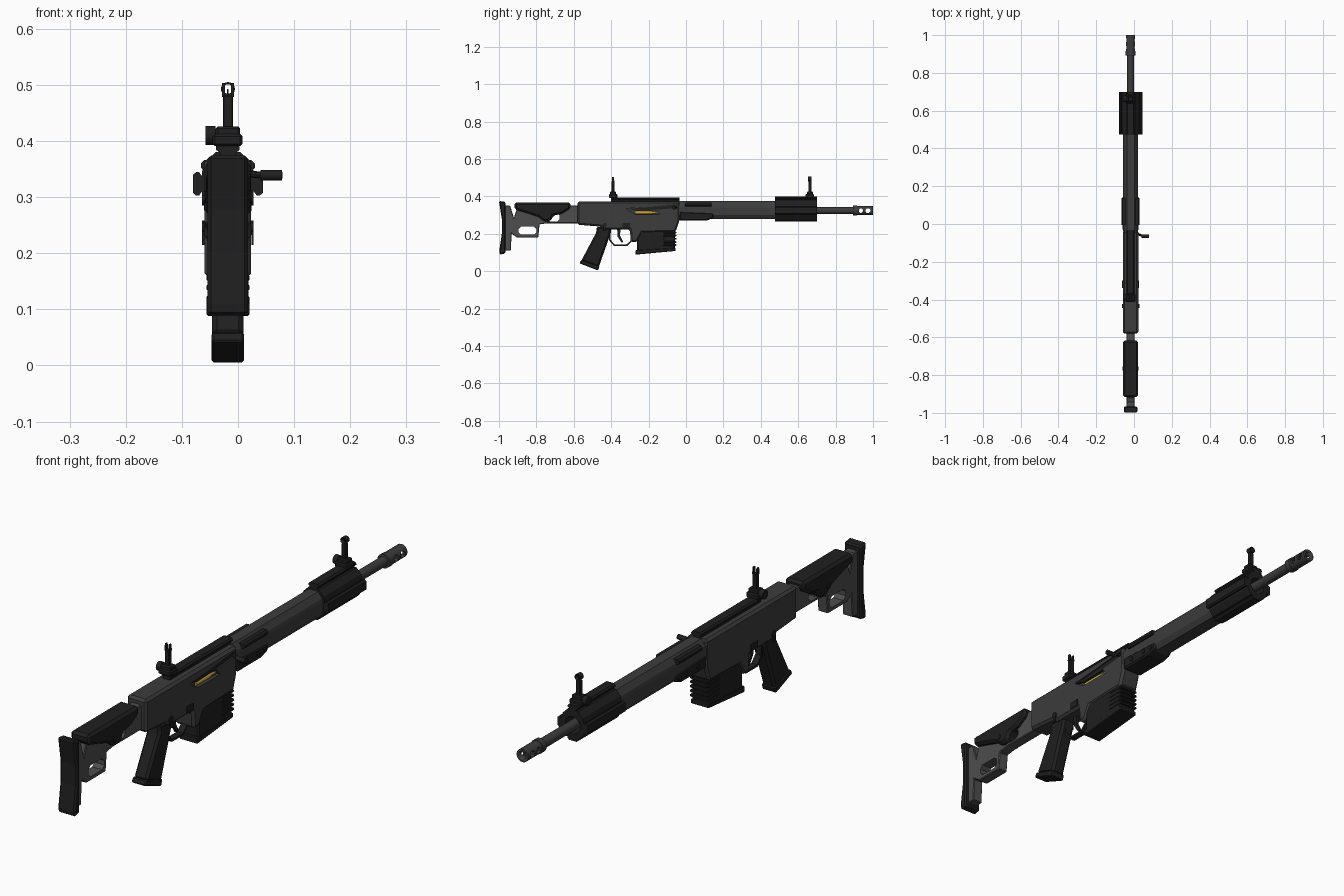
import bpy, bmesh
from math import sin, cos, pi, radians
from mathutils import Vector, Matrix

if "Cube" in bpy.data.objects:
    bpy.data.objects.remove(bpy.data.objects["Cube"])

CX, BZ = -0.018, 0.3235          # centre plane and bore height


def material(name, v):
    m = bpy.data.materials.new(name)
    m.diffuse_color = (*v, 1)
    m.use_nodes = True
    m.node_tree.nodes["Principled BSDF"].inputs["Base Color"].default_value = m.diffuse_color
    return m


BLACK = material("black_polymer", (0.014, 0.014, 0.014))
STEEL = material("dark_steel", (0.045, 0.045, 0.045))
GREY = material("stock_grey", (0.075, 0.075, 0.075))
BRASS = material("brass", (0.6, 0.38, 0.04))


def finish(name, bm, mat, bevel=0, smooth=False):
    bmesh.ops.recalc_face_normals(bm, faces=bm.faces)
    me = bpy.data.meshes.new(name)
    bm.to_mesh(me)
    bm.free()
    me.materials.append(mat)
    if smooth:
        me.shade_smooth()
        me.set_sharp_from_angle(angle=radians(35))
    ob = bpy.data.objects.new(name, me)
    bpy.context.collection.objects.link(ob)
    if bevel:
        b = ob.modifiers.new("bevel", 'BEVEL')
        b.width, b.segments, b.limit_method = bevel, 1, 'ANGLE'
    return ob


def sweep(name, pts3, vec, mat, bevel=0):
    bm = bmesh.new()
    f = bm.faces.new([bm.verts.new(p) for p in pts3])
    r = bmesh.ops.extrude_face_region(bm, geom=[f])
    bmesh.ops.translate(bm, vec=vec, verts=[v for v in r["geom"] if isinstance(v, bmesh.types.BMVert)])
    return finish(name, bm, mat, bevel)


def prism(name, yz, half, mat, bevel=0, cx=CX):
    """Side profile given width across x."""
    return sweep(name, [(cx - half, y, z) for y, z in yz], (2 * half, 0, 0), mat, bevel)


def bar(name, xz, y0, y1, mat, bevel=0):
    """Cross-section (relative to the centre plane) run along y."""
    return sweep(name, [(CX + x, y0, z) for x, z in xz], (0, y1 - y0, 0), mat, bevel)


def box(name, x0, x1, y0, y1, z0, z1, mat, bevel=0):
    return prism(name, [(y0, z0), (y1, z0), (y1, z1), (y0, z1)], (x1 - x0) / 2, mat, bevel, (x0 + x1) / 2)


def rod(name, a, b, r, mat, n=16, r2=None):
    a, b = Vector(a), Vector(b)
    bm = bmesh.new()
    m = Matrix.Translation((a + b) / 2) @ (b - a).to_track_quat('Z', 'Y').to_matrix().to_4x4()
    bmesh.ops.create_cone(bm, cap_ends=True, segments=n, radius1=r, radius2=r if r2 is None else r2,
                          depth=(b - a).length, matrix=m)
    return finish(name, bm, mat, 0, n > 8)


def cut(ob, *cutters):
    for c in cutters:
        c.hide_render = True
        m = ob.modifiers.new("cut", 'BOOLEAN')
        m.operation, m.object, m.solver = 'DIFFERENCE', c, 'EXACT'
    dg = bpy.context.evaluated_depsgraph_get()
    me = bpy.data.meshes.new_from_object(ob.evaluated_get(dg))
    ob.modifiers.clear()
    ob.data = me
    for c in cutters:
        bpy.data.objects.remove(c)


def slot(y0, y1, z0, z1):
    c = (z1 - z0) * 0.3
    return prism("cutter", [(y0 + c, z0), (y1 - c, z0), (y1, z0 + c), (y1, z1 - c), (y1 - c, z1),
                            (y0 + c, z1), (y0, z1 - c), (y0, z0 + c)], 0.1, GREY)


def rail(name, ang, base, top, y0, y1):
    """T-section accessory rail, turned about the bore line."""
    t = [(-.014, base), (-.014, top - .016), (-.021, top - .011), (-.021, top - .006), (-.016, top),
         (.016, top), (.021, top - .006), (.021, top - .011), (.014, top - .016), (.014, base)]
    s, c = sin(ang), cos(ang)
    return bar(name, [(u * c + v * s, BZ + v * c - u * s) for u, v in t], y0, y1, BLACK)


# --- stock
prism("butt_plate", [(-1, .375), (-.965, .37), (-.965, .095), (-.995, .088), (-.998, .11), (-.985, .2), (-.985, .28)],
      .036, BLACK, .006)
stock = prism("stock_frame", [(-.97, .11), (-.937, .11), (-.932, .2), (-.905, .18), (-.79, .18), (-.783, .25),
                              (-.74, .256), (-.57, .256), (-.57, .35), (-.9, .35), (-.92, .285), (-.94, .35),
                              (-.97, .35)], .021, GREY, .003)
cut(stock, slot(-.895, -.80, .195, .238), slot(-.74, -.675, .266, .31))
prism("cheek_rest", [(-.917, .367), (-.617, .367), (-.617, .335), (-.665, .306), (-.71, .297), (-.722, .268),
                     (-.757, .264), (-.79, .29), (-.85, .31), (-.917, .33)], .040, BLACK, .010)
rod("cheek_rest_bolt", (CX - .043, -.765, .30), (CX + .043, -.765, .30), .011, BLACK, 12)

# --- receiver with ejection port
receiver = prism("receiver", [(-.58, .372), (-.035, .372), (-.035, .27), (-.055, .21), (-.235, .205), (-.262, .155),
                              (-.295, .155), (-.30, .222), (-.44, .222), (-.455, .238), (-.58, .248)],
                 .0415, STEEL, .009)
cut(receiver, prism("cutter", [(-.32, .335), (-.2, .342), (-.05, .357), (-.05, .338), (-.16, .328), (-.14, .303),
                               (-.27, .303)], .02, BLACK, 0, CX + .048))
prism("bolt_cover", [(-.31, .333), (-.05, .356), (-.05, .338), (-.16, .326), (-.27, .323)], .004, BLACK, 0, CX + .032)
rod("cartridge", (CX + .027, -.27, .313), (CX + .027, -.185, .313), .0085, BRASS, 12)
rod("cartridge_tip", (CX + .027, -.185, .313), (CX + .027, -.145, .313), .0075, BRASS, 12, .002)
rod("bolt_handle_arm", (CX + .028, -.05, .342), (.045, -.062, .339), .006, BLACK, 8)
rod("bolt_handle_knob", (.04, -.064, .339), (.0785, -.066, .339), .0095, BLACK, 12)
rail("receiver_rail", 0, .045, .0715, -.40, -.035)
for s in (-1, 1):
    rod("selector_pivot", (CX + s * .035, -.435, .247), (CX + s * .046, -.435, .247), .011, BLACK, 12)
    prism("selector_lever", [(-.443, .255), (-.428, .255), (-.43, .215), (-.44, .215)], .002, BLACK, 0, CX + s * .044)
    prism("magazine_catch", [(-.34, .232), (-.30, .232), (-.30, .257), (-.34, .257)], .003, BLACK, 0, CX + s * .042)

# --- grip and trigger
prism("grip", [(-.48, .238), (-.40, .232), (-.402, .205), (-.467, .02), (-.56, .055), (-.478, .21)],
      .028, BLACK, .009)
prism("grip_cap", [(-.462, .027), (-.47, .004), (-.482, .008), (-.57, .042), (-.56, .06)], .029, BLACK, .004)
guard = prism("trigger_guard", [(-.412, .225), (-.412, .165), (-.385, .134), (-.315, .134), (-.283, .165),
                                (-.283, .225)], .012, BLACK)
cut(guard, prism("cutter", [(-.404, .24), (-.404, .168), (-.381, .142), (-.319, .142), (-.291, .168),
                            (-.291, .24)], .03, BLACK))
prism("trigger", [(-.368, .225), (-.35, .225), (-.353, .19), (-.335, .156), (-.344, .152), (-.366, .185)], .006, BLACK)

# --- magazine
prism("magazine", [(-.262, .215), (-.06, .22), (-.06, .115), (-.262, .1)], .0365, BLACK, .005)
prism("magazine_floor", [(-.27, .112), (-.055, .125), (-.055, .108), (-.27, .088)], .0385, BLACK, .003)
for i in range(5):
    z = .134 + i * .017
    box("magazine_rib", CX - .0385, CX + .0385, -.12, -.052, z, z + .01, BLACK, .002)

# --- handguard
bar("handguard", [(-.02, .374), (.02, .374), (.036, .352), (.039, .34), (.039, .30), (.026, .28), (-.026, .28),
                  (-.039, .30), (-.039, .34), (-.036, .352)], -.04, .50, STEEL)
prism("handguard_bracket", [(-.035, .27), (.11, .27), (.148, .285), (.148, .31), (-.035, .318)], .0425, BLACK, .006)
for s in (-1, 1):
    bar("side_strip", [(s * x, z) for x, z in ((.03, .346), (.042, .346), (.048, .352), (.048, .36), (.042, .366),
                                             (.026, .366))], -.005, .137, BLACK)
    for y in (.015, .085, .125):
        rod("bracket_bolt", (CX + s * .038, y, .294), (CX + s * .046, y, .294), .009, BLACK, 12)

# --- front rail block
block = bar("front_rail_block", [(-.022, .38), (.022, .38), (.042, .36), (.046, .345), (.046, .30), (.03, .276),
                                 (-.03, .276), (-.046, .30), (-.046, .345), (-.042, .36)], .475, .70, BLACK)
cut(block, rod("cutter", (CX, .62, BZ), (CX, .72, BZ), .032, BLACK))
for name, k, base, top in (("top_rail", 0, .05, .0765), ("right_rail", 1, .042, .0625),
                           ("bottom_rail", 2, .04, .0585), ("left_rail", 3, .042, .0625)):
    rail(name, k * pi / 2, base, top, .475, .70)

# --- barrel and muzzle brake
rod("barrel", (CX, .48, BZ), (CX, .91, BZ), .0185, STEEL, 20)
rod("brake_collar", (CX, .893, BZ), (CX, .915, BZ), .0265, STEEL, 16)
brake = rod("muzzle_brake", (CX, .91, BZ), (CX, 1, BZ), .0245, STEEL, 16)
cut(brake, rod("cutter", (CX, .92, BZ), (CX, 1.01, BZ), .013, BLACK), slot(.924, .946, .311, .336),
    slot(.96, .986, .311, .336))


# --- folding sights
def sight(prefix, y):
    box(prefix + "_base", CX - .027, CX + .026, y - .023, y + .023, .391, .412, BLACK, .004)
    box(prefix + "_hinge", CX - .022, CX + .022, y - .016, y + .016, .408, .426, BLACK, .004)
    rod(prefix + "_clamp_knob", (CX - .04, y, .41), (CX - .022, y, .41), .017, BLACK, 12)
    box(prefix + "_post", CX - .009, CX + .009, y - .008, y + .008, .42, .481, BLACK, .002)


sight("rear_sight", -.39)
for s in (-1, 1):
    prism("rear_sight_horn", [(-.397, .478), (-.383, .478), (-.385, .503), (-.395, .503)], .0025, BLACK, 0, CX + s * .008)
sight("front_sight", .662)
ring = rod("front_sight_ring", (CX, .652, .4925), (CX, .672, .4925), .0125, BLACK, 16)
cut(ring, rod("cutter", (CX, .64, .4925), (CX, .69, .4925), .0085, BLACK, 16))
box("front_sight_pin", CX - .0015, CX + .0015, .66, .664, .48, .493, BLACK)
